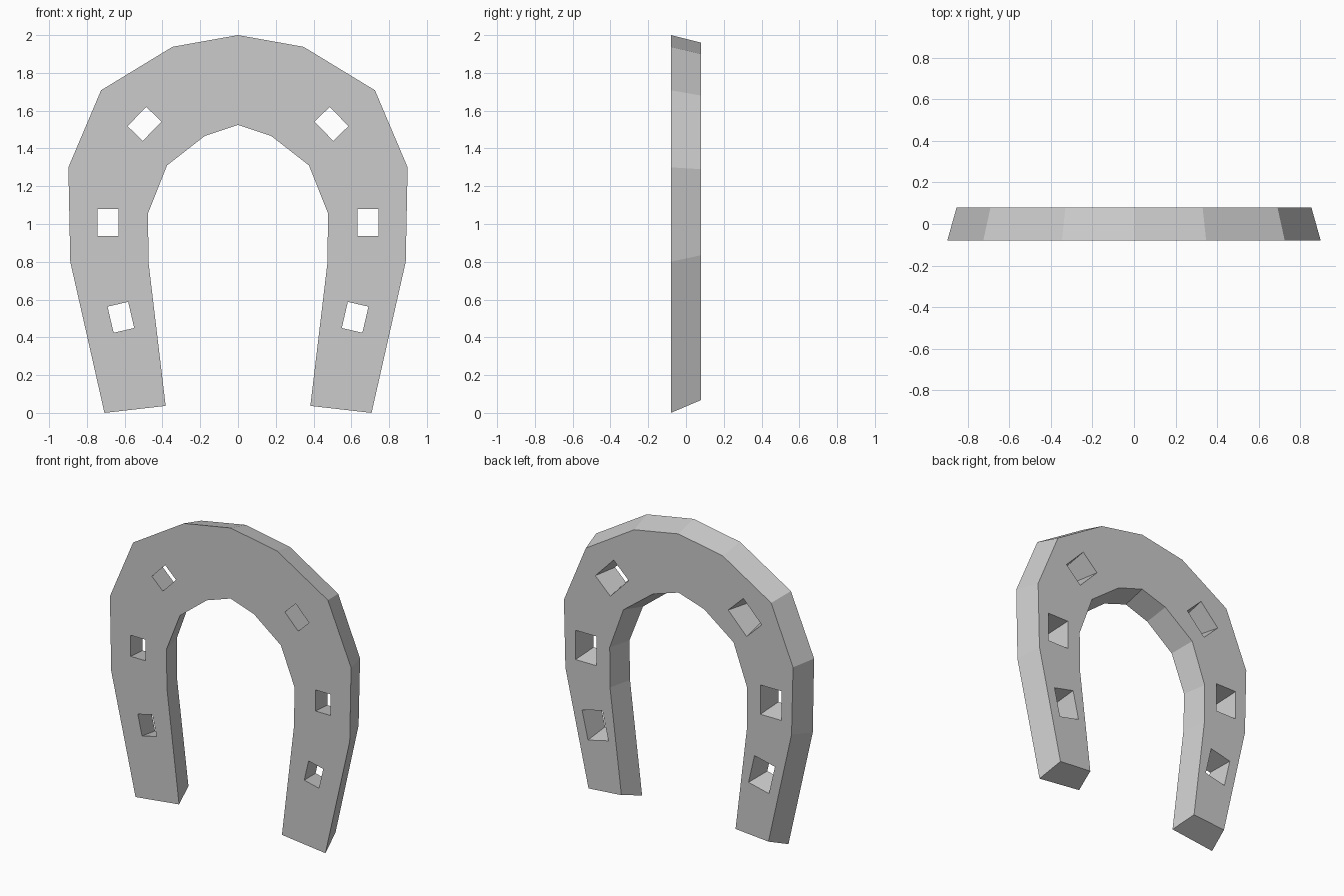
import bpy, bmesh, math
from mathutils import Matrix, Vector

cube = bpy.data.objects.get("Cube")
if cube:
    bpy.data.objects.remove(cube, do_unlink=True)

# Half outlines (x, z) from crown to heel; the back is drawn in by a bevel
OUTER_FRONT = [(0, 2), (.347, 1.938), (.725, 1.708), (.898, 1.3), (.888, .8), (.707, 0)]
OUTER_BACK = [(0, 1.96), (.33, 1.9), (.69, 1.68), (.853, 1.29), (.842, .835), (.67, .068)]
INNER_FRONT = [(0, 1.525), (.176, 1.466), (.376, 1.31), (.477, 1.055), (.473, .79), (.383, .037)]
INNER_BACK = [(0, 1.565), (.19, 1.505), (.41, 1.34), (.512, 1.06), (.51, .79), (.425, .088)]
HALF = 0.08

# Nail holes: centre x, centre z, tilt in degrees
HOLES = [(.688, 1.008, 0), (.62, .506, -13), (.495, 1.53, 44)]


def make_object(name, bm):
    bmesh.ops.recalc_face_normals(bm, faces=bm.faces)
    mesh = bpy.data.meshes.new(name)
    bm.to_mesh(mesh)
    bm.free()
    obj = bpy.data.objects.new(name, mesh)
    bpy.context.scene.collection.objects.link(obj)
    return obj


def full_outline(half):
    return [(-x, z) for x, z in reversed(half[1:])] + half


# Horseshoe body: four-sided section swept along the arch
bm = bmesh.new()
loops = [(OUTER_FRONT, -HALF), (OUTER_BACK, HALF), (INNER_BACK, HALF), (INNER_FRONT, -HALF)]
rows = [[bm.verts.new((x, y, z)) for x, z in full_outline(half)] for half, y in loops]
sections = list(zip(*rows))
for a, b in zip(sections, sections[1:]):
    for i in range(4):
        j = (i + 1) % 4
        bm.faces.new((a[i], a[j], b[j], b[i]))
bm.faces.new(sections[0])
bm.faces.new(sections[-1])
shoe = make_object("horseshoe_body", bm)

# Tapered nail hole cutters, wider at the back
bm = bmesh.new()
for side in (-1, 1):
    for cx, cz, tilt in HOLES:
        turn = Matrix.Rotation(math.radians(-tilt * side), 4, 'Y')
        verts = bmesh.ops.create_cube(bm, size=1)["verts"]
        for v in verts:
            y = v.co.y * HALF * 4
            grow = (y + HALF) / (2 * HALF)
            local = Vector((v.co.x * (.112 + .044 * grow), y, v.co.z * (.142 + .055 * grow)))
            v.co = turn @ local + Vector((cx * side, 0, cz))
cutter = make_object("nail_hole_cutter", bm)
cutter.hide_render = True

cut = shoe.modifiers.new("nail_holes", 'BOOLEAN')
cut.operation = 'DIFFERENCE'
cut.solver = 'EXACT'
cut.object = cutter
bpy.context.view_layer.objects.active = shoe
shoe.select_set(True)
bpy.ops.object.modifier_apply(modifier=cut.name)
bpy.data.objects.remove(cutter, do_unlink=True)

# Plain grey metal
metal = bpy.data.materials.new("grey_metal")
metal.use_nodes = True
colour = (.6, .6, .6, 1)
metal.diffuse_color = colour
metal.node_tree.nodes["Principled BSDF"].inputs["Base Color"].default_value = colour
shoe.data.materials.clear()
shoe.data.materials.append(metal)
for face in shoe.data.polygons:
    face.use_smooth = False
    face.material_index = 0
